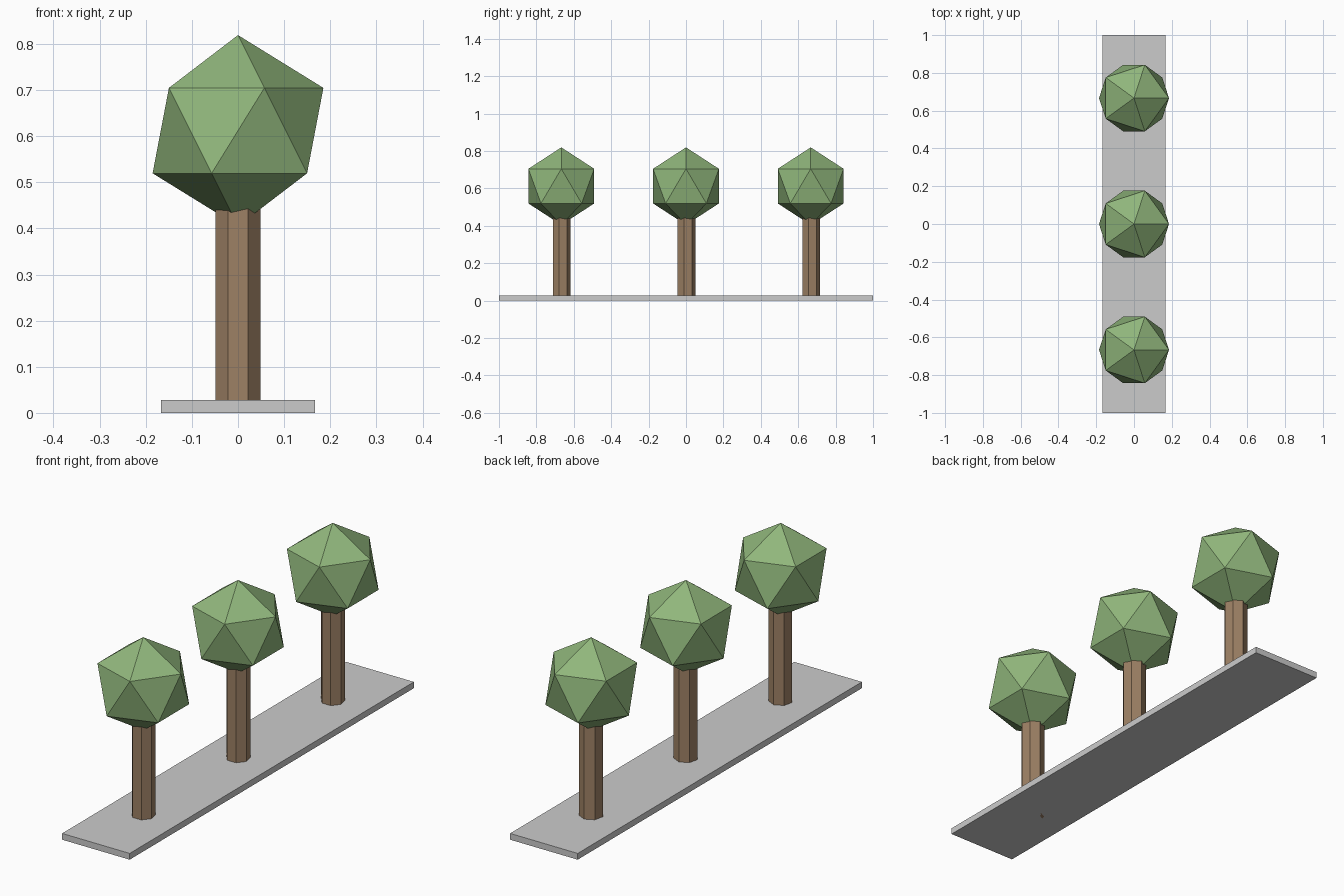
import bpy

if "Cube" in bpy.data.objects:
    bpy.data.objects.remove(bpy.data.objects["Cube"])


def material(name, color):
    mat = bpy.data.materials.new(name)
    mat.diffuse_color = (*color, 1.0)
    mat.use_nodes = True
    mat.node_tree.nodes["Principled BSDF"].inputs["Base Color"].default_value = mat.diffuse_color
    return mat


bark = material("bark", (0.34, 0.22, 0.13))
leaves = material("leaves", (0.28, 0.47, 0.20))

# Ground strip
bpy.ops.mesh.primitive_cube_add(size=1, location=(0, 0, 0.014))
strip = bpy.context.object
strip.name = "ground_strip"
strip.scale = (0.333, 2.0, 0.028)


def add_tree(index, y):
    # Seven-sided trunk, running from the ground into the crown
    trunk_height = 0.45
    bpy.ops.mesh.primitive_cylinder_add(
        vertices=7, radius=0.05, depth=trunk_height,
        location=(0, y, trunk_height / 2))
    trunk = bpy.context.object
    trunk.name = f"trunk_{index}"
    trunk.data.materials.append(bark)

    # Faceted crown
    bpy.ops.mesh.primitive_ico_sphere_add(
        subdivisions=1, radius=0.207, location=(0, y, 0.612))
    crown = bpy.context.object
    crown.name = f"crown_{index}"
    crown.data.materials.append(leaves)


# Row of three evenly spaced trees
for i in range(3):
    add_tree(i + 1, (i - 1) * 2 / 3)
